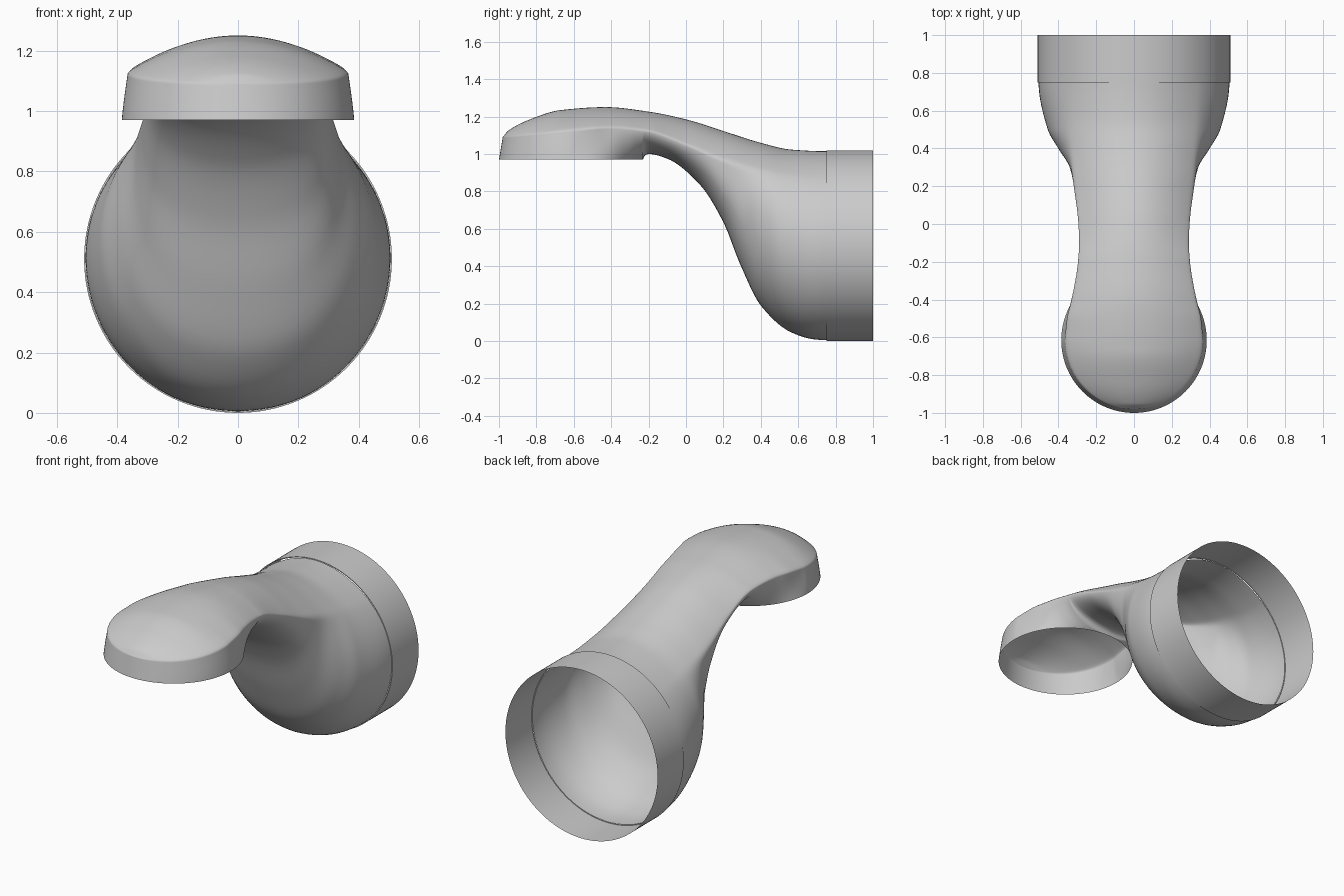
import bpy
import bmesh
import math
from mathutils import Vector

default_cube = bpy.data.objects.get("Cube")
if default_cube:
    bpy.data.objects.remove(default_cube, do_unlink=True)

# Main dimensions
OUTLET_Y, OUTLET_Z, OUTLET_R = -0.615, 0.97, 0.385
CROWN_R = 0.365
OUTLET_BACK = OUTLET_Y + OUTLET_R
COLLAR_FRONT, COLLAR_BACK = 0.75, 1.0
COLLAR_R, BODY_R = 0.51, 0.505

# Guide curves along the length, as (y, value)
CROWN_TOP = [(-0.98, 1.09), (-0.95, 1.125), (-0.83, 1.187), (-0.67, 1.235), (-0.43, 1.251),
             (-0.19, 1.225), (0.02, 1.18), (0.2, 1.123), (0.4, 1.06), (0.56, 1.024), (0.75, 1.015)]
EDGE_HEIGHT = [(-0.98, 1.09), (-0.8, 1.11), (-0.615, 1.13), (-0.4, 1.145), (-0.2, 1.125),
               (0.02, 1.045), (0.2, 0.97), (0.4, 0.91), (0.6, 0.875), (0.75, 0.867)]
EDGE_WIDTH = [(-0.615, 0.365), (-0.5, 0.355), (-0.4, 0.33), (-0.2, 0.297), (-0.1, 0.29),
              (0, 0.295), (0.3, 0.33), (0.75, 0.357)]
UNDERSIDE = [(-0.23, 0.97), (-0.222, 0.99), (-0.2, 1.0), (-0.1, 0.975), (0.075, 0.835), (0.2, 0.635),
             (0.29, 0.41), (0.4, 0.19), (0.556, 0.05), (0.68, 0.01), (0.75, 0.005)]
SIDE_BULGE = [(-0.615, 0.373), (-0.4, 0.333), (-0.2, 0.298), (0, 0.295), (0.2, 0.32),
              (0.3, 0.36), (0.4, 0.48), (0.5, 0.59), (0.75, 0.675)]
BELLY_WIDTH = [(-0.615, 0.381), (-0.4, 0.33), (-0.3, 0.27), (-0.23, 0.22), (0, 0.22),
               (0.2, 0.3), (0.4, 0.39), (0.75, 0.45)]
BELLY_LIFT = [(-0.615, 0.33), (-0.4, 0.3), (-0.23, 0.08), (-0.15, 0), (0.75, 0)]


def sample(curve, y):
    """Smooth cubic interpolation of a guide curve."""
    y = min(max(y, curve[0][0]), curve[-1][0])
    i = 0
    while i < len(curve) - 2 and y > curve[i + 1][0]:
        i += 1

    def secant(k):
        return (curve[k + 1][1] - curve[k][1]) / (curve[k + 1][0] - curve[k][0])

    def slope(k):
        if k == 0:
            return secant(0)
        if k == len(curve) - 1:
            return 0
        a, b = secant(k - 1), secant(k)
        return 2 * a * b / (a + b) if a * b > 0 else 0

    (ya, va), (yb, vb) = curve[i], curve[i + 1]
    span = yb - ya
    t = (y - ya) / span
    ease = t * t * (3 - 2 * t)
    return (va + (vb - va) * ease + span * t * (1 - t)
            * (slope(i) * (1 - t) - slope(i + 1) * t))


def bezier(a, b, c, d, t):
    s = 1 - t
    return a * s**3 + b * (3 * s * s * t) + c * (3 * s * t * t) + d * t**3


def half_section(edge_y, rim_y, rim_x, low_z, taper, crown_steps=28, side_steps=40):
    """Right half of a section: crown out to the edge, then down to the rim or belly."""
    top = sample(CROWN_TOP, edge_y)
    edge_z = sample(EDGE_HEIGHT, edge_y)
    width = sample(EDGE_WIDTH, edge_y) * taper
    drop = edge_z - low_z
    edge = Vector((width, edge_y, edge_z))
    end = Vector((rim_x, rim_y, low_z))
    bulge = edge.lerp(end, 0.367)
    bulge.x = sample(SIDE_BULGE, edge_y) * taper
    belly = edge.lerp(end, 0.667)
    belly.x = sample(BELLY_WIDTH, edge_y) * taper
    belly.z = low_z + drop * sample(BELLY_LIFT, edge_y)
    points = []
    for i in range(crown_steps):
        u = i / crown_steps
        points.append(Vector((width * u, edge_y, top - (top - edge_z) * u * u)))
    points += [bezier(edge, bulge, belly, end, i / side_steps) for i in range(side_steps + 1)]
    # Soften the crown edge
    for _ in range(2):
        inner = [(a + b * 2 + c) / 4 for a, b, c in zip(points, points[1:], points[2:])]
        points = [points[0]] + inner + [points[-1]]
    return points


def mirrored_shell(name, rows):
    """Skin rows of points into a half shell and mirror it across x."""
    bm = bmesh.new()
    grid = [[bm.verts.new(p) for p in row] for row in rows]
    for r, s in zip(grid, grid[1:]):
        for j in range(len(r) - 1):
            bm.faces.new((r[j], s[j], s[j + 1], r[j + 1]))
    bmesh.ops.remove_doubles(bm, verts=bm.verts[:], dist=0.0001)
    mesh = bpy.data.meshes.new(name)
    bm.to_mesh(mesh)
    bm.free()
    obj = bpy.data.objects.new(name, mesh)
    bpy.context.collection.objects.link(obj)
    mirror = obj.modifiers.new("Mirror", "MIRROR")
    mirror.merge_threshold = 0.0002
    bpy.ops.object.select_all(action="DESELECT")
    obj.select_set(True)
    bpy.context.view_layer.objects.active = obj
    bpy.ops.object.shade_smooth_by_angle(angle=math.radians(50))
    return obj


# Spout body: closed sections from the collar to the back of the outlet
rows = []
BODY_STEPS, OUTLET_STEPS = 60, 80
for i in range(BODY_STEPS):
    u = 1 - i / BODY_STEPS
    y = OUTLET_BACK + (COLLAR_FRONT - OUTLET_BACK) * u**1.5
    rows.append(half_section(y, y, 0, sample(UNDERSIDE, y), 1))

# Spout head: open sections ending on the round outlet rim
for i in range(OUTLET_STEPS + 1):
    angle = math.pi * (0.5 - i / OUTLET_STEPS)
    front = angle < 0
    rim_y = OUTLET_Y + OUTLET_R * math.sin(angle)
    edge_y = OUTLET_Y + CROWN_R * math.sin(angle) if front else rim_y
    rim_x = max(0, OUTLET_R * math.cos(angle))
    if i in (0, OUTLET_STEPS):
        rim_x = 0
    taper = max(0, math.cos(angle)) if front else 1
    rows.append(half_section(edge_y, rim_y, rim_x, OUTLET_Z, taper))
mirrored_shell("spout_body", rows)

# Wall collar: open sleeve with a small inner ledge
COLLAR_STEPS = 64
collar_rows = []
for radius, y in ((COLLAR_R, COLLAR_BACK), (COLLAR_R, COLLAR_FRONT), (BODY_R, COLLAR_FRONT)):
    angles = [math.pi * j / COLLAR_STEPS for j in range(COLLAR_STEPS + 1)]
    collar_rows.append([Vector((radius * math.sin(a), y, COLLAR_R + radius * math.cos(a)))
                        for a in angles])
mirrored_shell("wall_collar", collar_rows)
